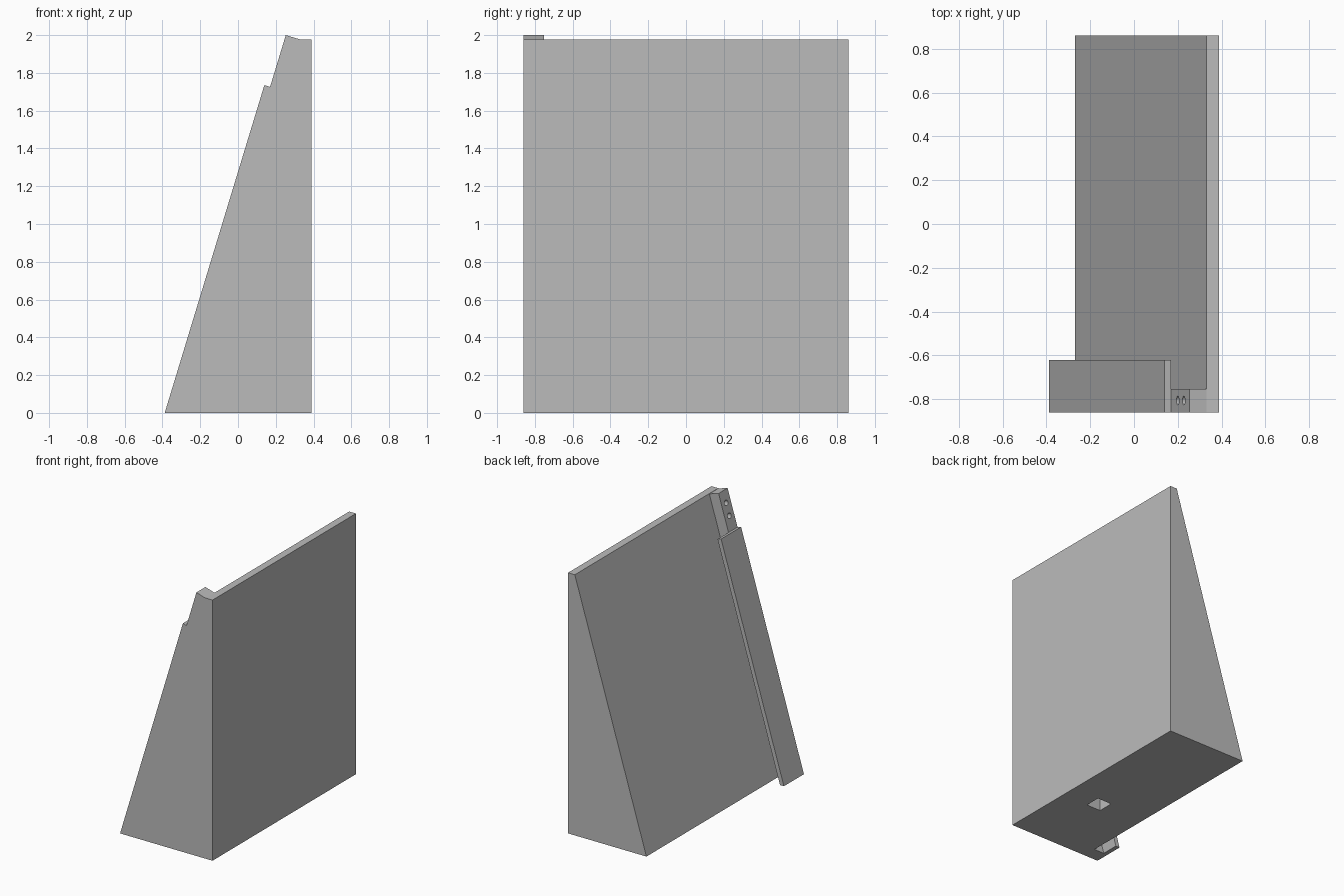
import bpy
import bmesh
import math
from mathutils import Vector

if "Cube" in bpy.data.objects:
    bpy.data.objects.remove(bpy.data.objects["Cube"])

SLOPE = 0.304                      # x gained per unit of height
FOOT, RIDGE, OUTER = -0.27, -0.355, -0.388   # sloped planes where they meet the floor
FRONT, BACK = -0.86, 0.86

grey = bpy.data.materials.new("plain_grey")
grey.use_nodes = True
grey.diffuse_color = (0.5, 0.5, 0.5, 1)
grey.node_tree.nodes["Principled BSDF"].inputs["Base Color"].default_value = (0.5, 0.5, 0.5, 1)


def add_object(name, bm):
    bmesh.ops.recalc_face_normals(bm, faces=bm.faces)
    mesh = bpy.data.meshes.new(name)
    bm.to_mesh(mesh)
    bm.free()
    mesh.materials.append(grey)
    obj = bpy.data.objects.new(name, mesh)
    bpy.context.collection.objects.link(obj)
    return obj


def extrude_profile(name, profile, y0, y1):
    """Extrude an x-z outline along y."""
    bm = bmesh.new()
    face = bm.faces.new([bm.verts.new((x, y0, z)) for x, z in profile])
    new = bmesh.ops.extrude_face_region(bm, geom=[face])["geom"]
    bmesh.ops.translate(bm, vec=(0, y1 - y0, 0),
                        verts=[v for v in new if isinstance(v, bmesh.types.BMVert)])
    return add_object(name, bm)


def sloped_strip(name, outer, inner, top, y0, y1):
    """Layer parallel to the slope, with its upper end cut square to it."""
    x = outer + SLOPE * top
    d = (inner - outer) / (1 + SLOPE ** 2)
    profile = [(outer, 0), (inner, 0), (x + d, top - SLOPE * d), (x, top)]
    return extrude_profile(name, profile, y0, y1)


def cut(target, cutter):
    mod = target.modifiers.new("cut", "BOOLEAN")
    mod.operation = "DIFFERENCE"
    mod.solver = "EXACT"
    mod.object = cutter
    cutter.hide_render = True
    cutter.hide_viewport = True


# Wedge body
top = 1.978
body = extrude_profile("wedge_body",
                       [(FOOT, 0), (0.388, 0), (0.388, top), (FOOT + SLOPE * top, top)],
                       FRONT, BACK)

# Ridge along the front edge, and the wider cover overhanging it
ridge = sloped_strip("edge_ridge", RIDGE, FOOT, 2.0, FRONT, -0.752)
cover = sloped_strip("overhanging_cover", OUTER, RIDGE, 1.735, FRONT, -0.62)

# Square socket in the underside
socket = extrude_profile("socket_cutter",
                         [(0.05, -0.1), (0.17, -0.1), (0.17, 0.2), (0.05, 0.2)], -0.31, -0.19)
cut(body, socket)

# Two round screw holes in the exposed end of the ridge
normal = Vector((-1, 0, SLOPE)).normalized()
for i, z in enumerate((1.825, 1.915)):
    bm = bmesh.new()
    bmesh.ops.create_cone(bm, cap_ends=True, segments=24, radius1=0.02, radius2=0.02, depth=0.1)
    turn = normal.to_track_quat("Z", "Y").to_matrix()
    bmesh.ops.rotate(bm, cent=(0, 0, 0), matrix=turn, verts=bm.verts)
    bmesh.ops.translate(bm, vec=(RIDGE + SLOPE * z, -0.806, z), verts=bm.verts)
    cut(ridge, add_object(f"screw_hole_cutter_{i + 1}", bm))
